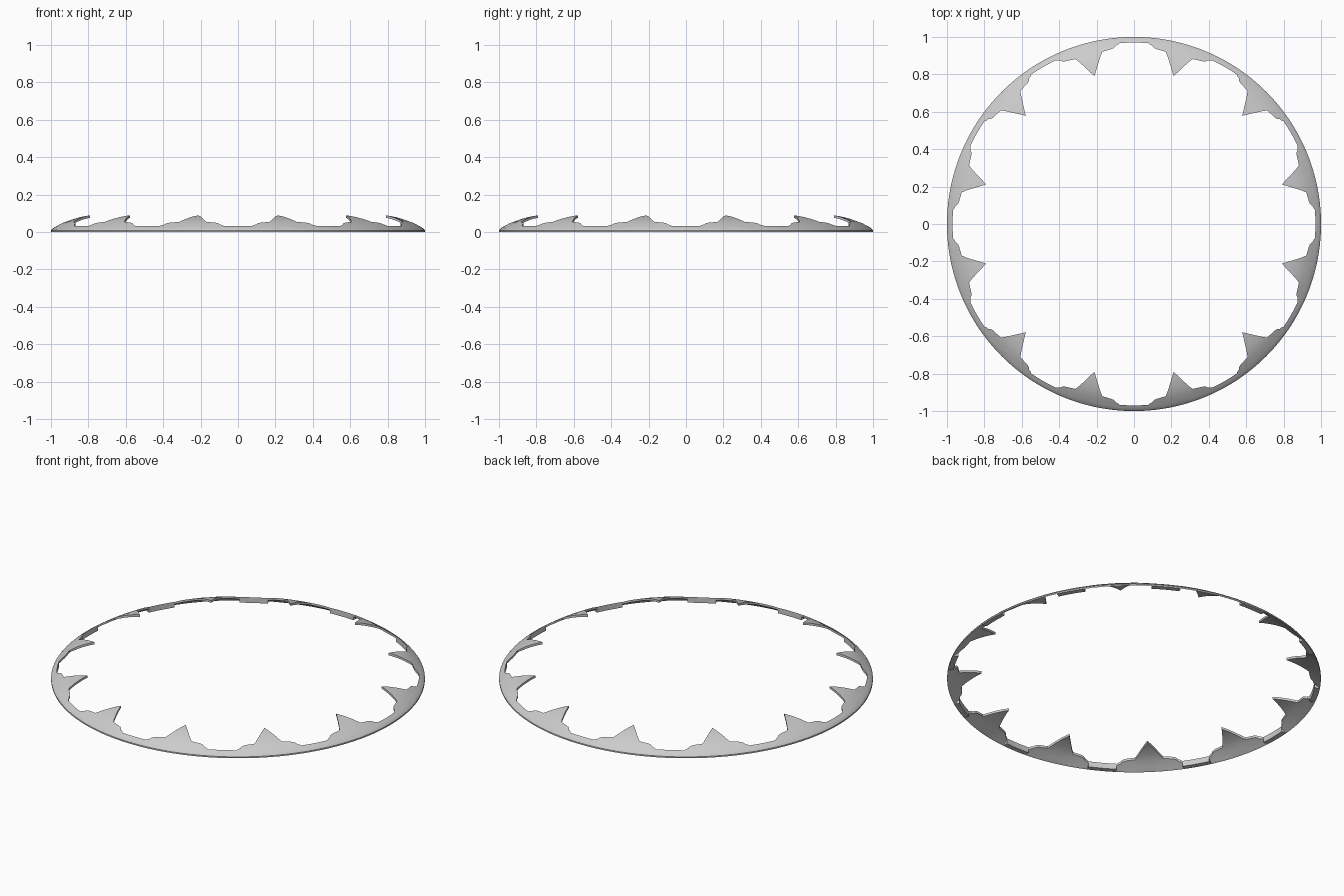
import bpy, bmesh, math

if "Cube" in bpy.data.objects:
    bpy.data.objects.remove(bpy.data.objects["Cube"])

# Domed cross-section: radius -> height of the upper surface
DOME = [(0.82, 0.089), (0.85, 0.084), (0.88, 0.076), (0.91, 0.066), (0.935, 0.055),
        (0.955, 0.043), (0.97, 0.033), (0.985, 0.023), (0.994, 0.016), (1.0, 0.008)]
# Half tooth outline: degrees from tooth centre -> inner radius
TOOTH = [(0, 0.818), (1, 0.842), (2, 0.868), (3, 0.895), (4, 0.922), (4.6, 0.936),
         (6, 0.939), (7.3, 0.942), (8.3, 0.946), (8.9, 0.952), (9.3, 0.960),
         (9.9, 0.963), (10.5, 0.970)]
BAND_R = 0.970
STEPS = [0, 0.06, 0.18, 0.35, 0.5, 0.65, 0.8, 0.9, 1]
THICK = 0.013


def dome(r):
    r = min(max(r, DOME[0][0]), 1.0)
    for (r0, z0), (r1, z1) in zip(DOME, DOME[1:]):
        if r <= r1:
            return z0 + (z1 - z0) * (r - r0) / (r1 - r0)


def section(inner, hollow):
    """Closed (r, z) loop: over the dome, then back along the underside."""
    top = [(1 - (1 - inner) * t, dome(1 - (1 - inner) * t)) for t in STEPS]
    low = []
    for t in reversed(STEPS):
        r = 1 - (1 - inner) * t
        if hollow:
            r = min(r, 0.991) if t > 0 else 1.0
            low.append((r, max(0.0, dome(r) - THICK) if t > 0 else 0.0))
        else:
            low.append((r, 0.0))
    return top + low


# One 30 degree sector: tooth (hollow underneath) and plain solid band
half = [(a, r, True) for a, r in TOOTH]
sector = [(-a, r, h) for a, r, h in reversed(half[1:])] + half
sector += [(a, BAND_R, False) for a in (10.52, 12, 13.5, 15, 16.5, 18, 19.48)]

bm = bmesh.new()
rings = []
for k in range(12):
    for a, r, hollow in sector:
        ang = math.radians(15 + 30 * k + a)
        rings.append([bm.verts.new((p * math.cos(ang), p * math.sin(ang), z))
                      for p, z in section(r, hollow)])
for i, ra in enumerate(rings):
    rb = rings[(i + 1) % len(rings)]
    n = len(ra)
    for j in range(n):
        bm.faces.new((ra[j], rb[j], rb[(j + 1) % n], ra[(j + 1) % n]))
bmesh.ops.remove_doubles(bm, verts=bm.verts, dist=0.00005)
bmesh.ops.recalc_face_normals(bm, faces=bm.faces)

mesh = bpy.data.meshes.new("toothed_ring")
bm.to_mesh(mesh)
bm.free()
ring = bpy.data.objects.new("toothed_ring", mesh)
bpy.context.collection.objects.link(ring)
bpy.context.view_layer.objects.active = ring
ring.select_set(True)
bpy.ops.object.shade_smooth_by_angle(angle=math.radians(30))
